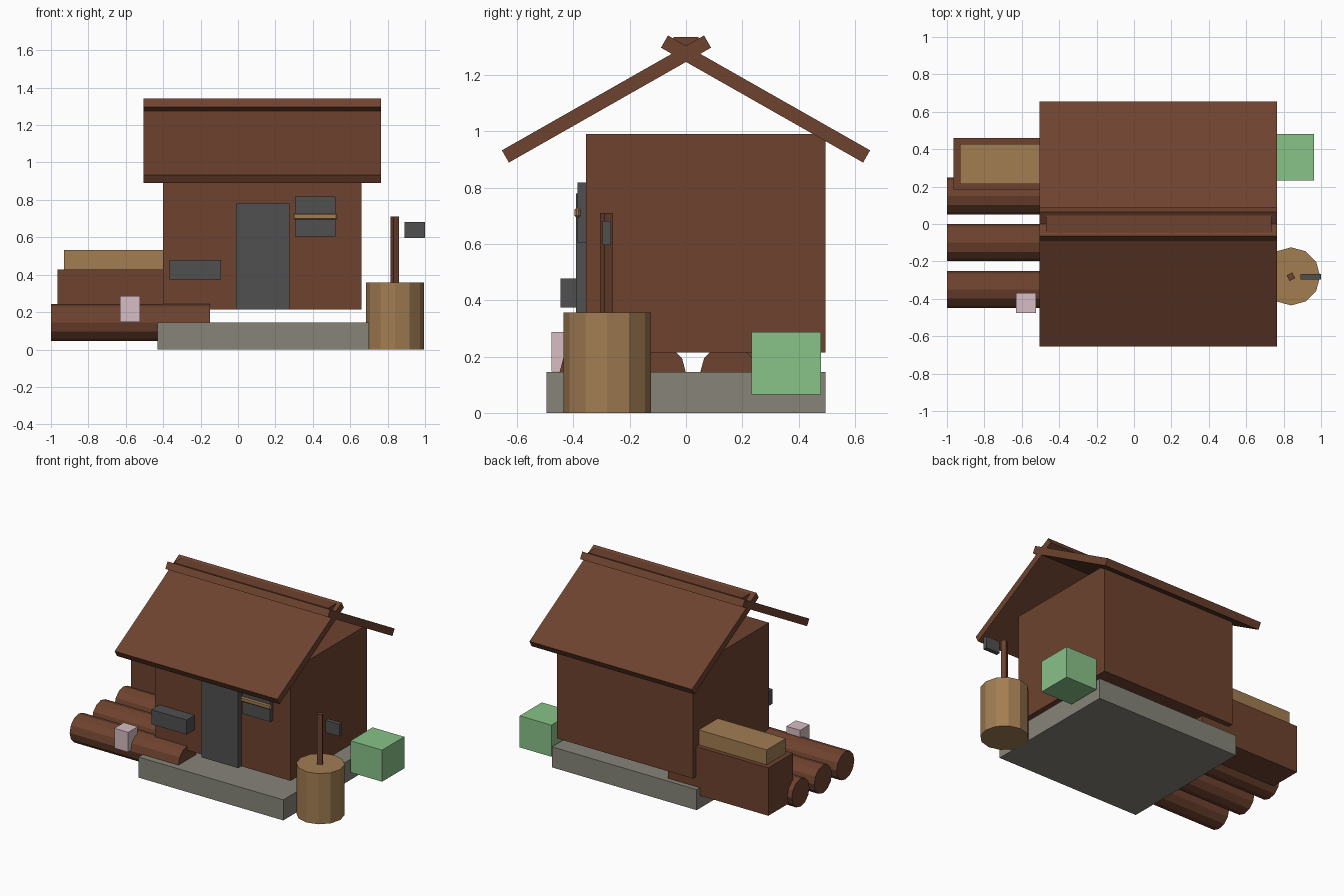
import bpy, bmesh, math
from mathutils import Matrix

cube = bpy.data.objects.get("Cube")
if cube:
    bpy.data.objects.remove(cube, do_unlink=True)


def material(name, colour):
    m = bpy.data.materials.new(name)
    m.use_nodes = True
    rgba = (*colour, 1)
    m.diffuse_color = rgba
    m.node_tree.nodes["Principled BSDF"].inputs["Base Color"].default_value = rgba
    return m


BROWN = material("brown wood", (0.155, 0.055, 0.028))
TAN = material("tan wood", (0.36, 0.205, 0.085))
STONE = material("grey stone", (0.24, 0.23, 0.19))
IRON = material("dark iron", (0.083, 0.079, 0.079))
GREEN = material("leaf green", (0.25, 0.54, 0.25))
PINK = material("pale pink", (0.67, 0.51, 0.55))


def finish(name, bm, mat):
    bmesh.ops.recalc_face_normals(bm, faces=bm.faces)
    mesh = bpy.data.meshes.new(name)
    bm.to_mesh(mesh)
    bm.free()
    mesh.materials.append(mat)
    obj = bpy.data.objects.new(name, mesh)
    bpy.context.collection.objects.link(obj)
    return obj


def box(name, mat, x, y, z, rotation=(0, 0, 0)):
    """Box spanning the (low, high) ranges, turned about its own centre."""
    bm = bmesh.new()
    bmesh.ops.create_cube(bm, size=1)
    bmesh.ops.scale(bm, vec=[hi - lo for lo, hi in (x, y, z)], verts=bm.verts)
    obj = finish(name, bm, mat)
    obj.location = [(lo + hi) / 2 for lo, hi in (x, y, z)]
    obj.rotation_euler = rotation
    return obj


def cylinder(name, mat, radius, length, centre, rotation=(0, 0, 0)):
    bm = bmesh.new()
    bmesh.ops.create_cone(bm, cap_ends=True, segments=12, radius1=radius,
                          radius2=radius, depth=length)
    obj = finish(name, bm, mat)
    obj.location = centre
    obj.rotation_euler = rotation
    return obj


# Base and cabin body
box("foundation", STONE, (-0.43, 0.70), (-0.495, 0.495), (0, 0.145))
box("cabin_body", BROWN, (-0.40, 0.66), (-0.355, 0.495), (0.215, 0.99))

# Crossing roof slabs and the ridge beam
for side, name in ((-1, "front_roof"), (1, "back_roof")):
    y = 0.2825 * side
    box(name, BROWN, (-0.505, 0.765), (y - 0.413, y + 0.413),
        (1.09, 1.14), (-side * math.radians(29.6), 0, 0))
box("ridge_beam", BROWN, (-0.47, 0.735), (-0.045, 0.045), (1.26, 1.335))

# Door, window and wall shelf
box("door", IRON, (-0.01, 0.275), (-0.39, -0.345), (0.215, 0.78))
box("window", IRON, (0.305, 0.52), (-0.385, -0.345), (0.605, 0.818))
box("wall_shelf", IRON, (-0.365, -0.09), (-0.445, -0.345), (0.375, 0.478))

# Window bar with tapered ends
bar = box("window_bar", TAN, (0.295, 0.532), (-0.396, -0.374), (0.694, 0.728))
bevel = bar.modifiers.new("taper", "BEVEL")
bevel.width = 0.007
bevel.segments = 1

# Log pile
for i in range(3):
    cylinder(f"log_{i + 1}", BROWN, 0.099, 0.85, (-0.575, -0.35 + 0.25 * i, 0.145),
             (0, math.pi / 2, 0))

# Storage chest running under the wall, with its lid
box("chest", BROWN, (-0.965, -0.18), (0.185, 0.46), (0.09, 0.428))
box("chest_lid", TAN, (-0.93, -0.215), (0.215, 0.428), (0.428, 0.533))

# Chopping stump with axe
cylinder("stump", TAN, 0.155, 0.357, (0.84, -0.28, 0.1785))
box("axe_handle", BROWN, (0.822, 0.856), (-0.299, -0.265), (0.28, 0.71),
    (0, 0, math.radians(28)))
box("axe_head", IRON, (0.89, 1.0), (-0.297, -0.267), (0.597, 0.682))

# Loose blocks
box("green_bush", GREEN, (0.715, 0.962), (0.233, 0.48), (0.065, 0.288))
box("pink_block", PINK, (-0.632, -0.524), (-0.477, -0.37), (0.147, 0.287))
